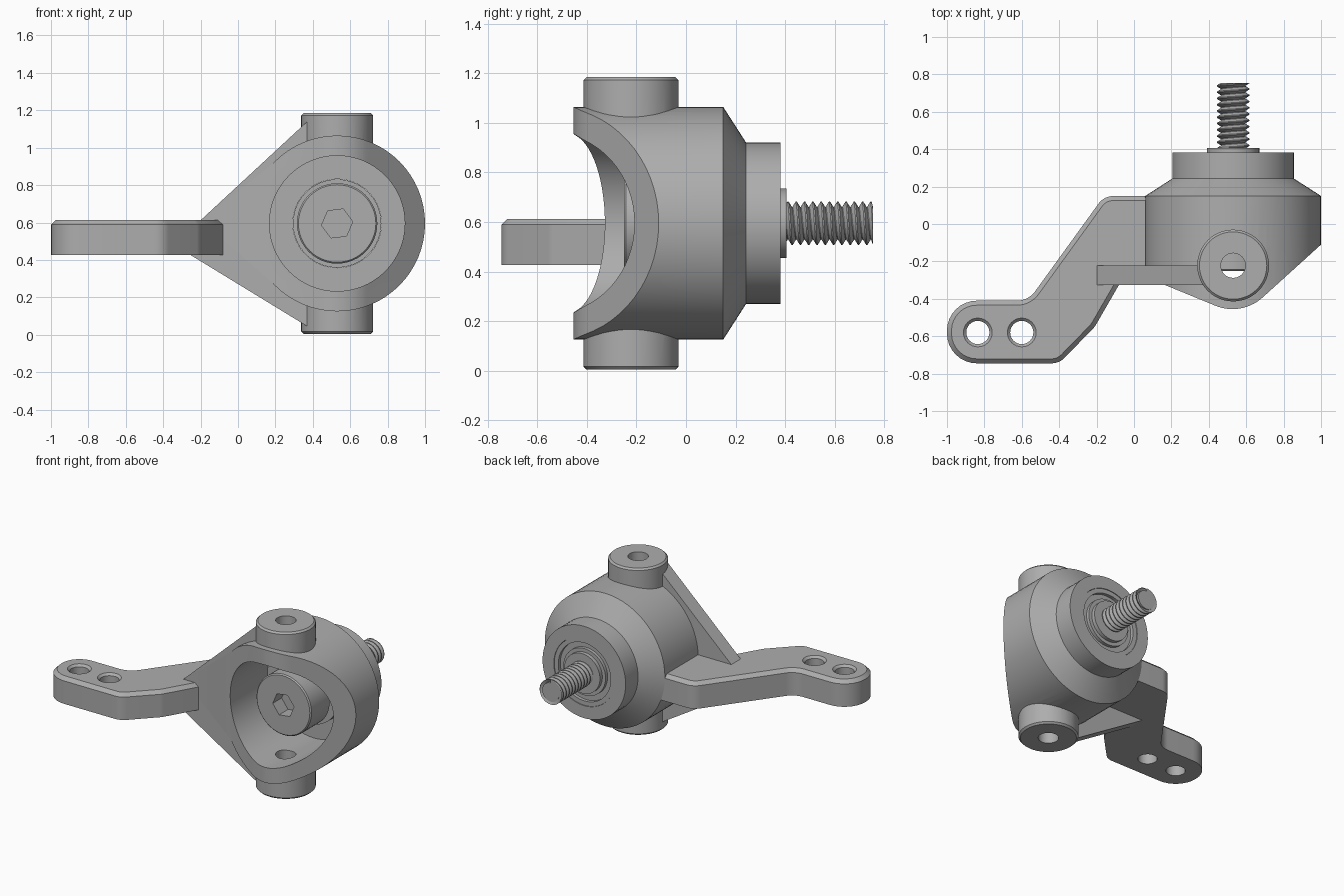
import bpy, bmesh, math
from mathutils import Vector

if "Cube" in bpy.data.objects:
    bpy.data.objects.remove(bpy.data.objects["Cube"])

CX, CZ = 0.53, 0.595          # spindle axis
PY = -0.222                   # pivot axis (y)

grey = bpy.data.materials.new("grey metal")
grey.diffuse_color = (0.42, 0.42, 0.42, 1)
grey.use_nodes = True
grey.node_tree.nodes["Principled BSDF"].inputs["Base Color"].default_value = grey.diffuse_color


def finish(name, bm):
    bmesh.ops.recalc_face_normals(bm, faces=bm.faces)
    me = bpy.data.meshes.new(name)
    bm.to_mesh(me)
    bm.free()
    me.materials.append(grey)
    ob = bpy.data.objects.new(name, me)
    bpy.context.collection.objects.link(ob)
    return ob


def lathe(name, profile, axis="y", centre=(CX, 0, CZ), seg=64, turn=0.0):
    """Revolve (radius, position) points round the y or z axis, capped at both ends."""
    bm = bmesh.new()
    rings = []
    for r, t in profile:
        ring = []
        for k in range(seg):
            a = 2 * math.pi * k / seg + turn
            c, s = r * math.cos(a), r * math.sin(a)
            p = (c, t, s) if axis == "y" else (c, s, t)
            ring.append(bm.verts.new(Vector(p) + Vector(centre)))
        rings.append(ring)
    for a, b in zip(rings, rings[1:]):
        for k in range(seg):
            m = (k + 1) % seg
            bm.faces.new((a[k], a[m], b[m], b[k]))
    bm.faces.new(rings[0])
    bm.faces.new(rings[-1])
    return finish(name, bm)


def rounded(points, steps=8):
    """Round each (x, y, radius) corner of a polygon."""
    out = []
    for i, (x, y, r) in enumerate(points):
        p = Vector((x, y))
        if r == 0:
            out.append(p)
            continue
        u = (Vector(points[i - 1][:2]) - p).normalized()
        v = (Vector(points[(i + 1) % len(points)][:2]) - p).normalized()
        half = u.angle(v) / 2
        c = p + (u + v).normalized() * r / math.sin(half)
        start = p + u * r / math.tan(half) - c
        end = p + v * r / math.tan(half) - c
        turn = math.atan2(start.x * end.y - start.y * end.x, start.dot(end))
        for k in range(steps + 1):
            a = turn * k / steps
            out.append(c + Vector((start.x * math.cos(a) - start.y * math.sin(a),
                                   start.x * math.sin(a) + start.y * math.cos(a))))
    return out


def prism(name, pts, lo, hi, axis="z", top_bevel=0.0):
    """Extrude a flat outline along z or y."""
    bm = bmesh.new()
    place = (lambda p, t: (p[0], p[1], t)) if axis == "z" else (lambda p, t: (p[0], t, p[1]))
    a = [bm.verts.new(place(p, lo)) for p in pts]
    b = [bm.verts.new(place(p, hi)) for p in pts]
    n = len(pts)
    bm.faces.new(a)
    top = bm.faces.new(b)
    for k in range(n):
        m = (k + 1) % n
        bm.faces.new((a[k], a[m], b[m], b[k]))
    if top_bevel:
        bmesh.ops.recalc_face_normals(bm, faces=bm.faces)
        bmesh.ops.bevel(bm, geom=list(top.edges), offset=top_bevel, segments=1,
                        affect="EDGES", clamp_overlap=True)
    return finish(name, bm)


def boolean(ob, tool, op):
    mod = ob.modifiers.new("cut", "BOOLEAN")
    mod.operation, mod.solver, mod.object = op, "EXACT", tool
    dg = bpy.context.evaluated_depsgraph_get()
    me = bpy.data.meshes.new_from_object(ob.evaluated_get(dg))
    ob.modifiers.clear()
    ob.data = me
    bpy.data.objects.remove(tool)


# Housing: turned shell trimmed to a pointed front outline
housing = lathe("knuckle_housing", [(0.47, -0.6), (0.47, 0.15), (0.325, 0.243), (0.325, 0.382)])
front = rounded([(-0.1, -0.2175, 0), (0.5756, -0.4945, 0.24), (1.2, 0.071, 0),
                 (1.2, 0.6, 0), (-0.1, 0.6, 0)], 14)
boolean(housing, prism("trim", front, -0.2, 1.4), "INTERSECT")

# Pivot bosses above and below
for lo, hi in ((0.005, 0.26), (1.185, 0.93)):
    s = 0.012 if hi > lo else -0.012
    boss = lathe("boss", [(0.18, lo), (0.192, lo + s), (0.192, hi)], "z", (CX, PY, 0), 48)
    boolean(housing, boss, "UNION")

# Gusset web joining the bosses to the arm
web = [(-0.2, 0.612), (0.37, 1.14), (0.37, 0.045), (-0.26, 0.43), (-0.2, 0.43)]
boolean(housing, prism("web", web, -0.327, -0.222, "y"), "UNION")

# Cavity, bearing bore and pivot holes
boolean(housing, lathe("cavity", [(0.362, -0.8), (0.362, 0.09), (0.237, 0.09), (0.237, 0.6)]),
        "DIFFERENCE")
boolean(housing, lathe("pivot_bore", [(0.066, -0.2), (0.066, 1.4)], "z", (CX, PY, 0), 32),
        "DIFFERENCE")

# Steering arm with two holes
outline = rounded([(0.12, 0.15, 0), (-0.16, 0.15, 0.1), (-0.565, -0.41, 0.12),
                   (-1.0, -0.41, 0.16), (-1.0, -0.745, 0.16), (-0.4, -0.745, 0.1),
                   (-0.21, -0.55, 0.12), (-0.08, -0.325, 0), (-0.08, -0.29, 0), (0.12, -0.29, 0)])
arm = prism("steering_arm", outline, 0.427, 0.613, "z", 0.024)
for x in (-0.835, -0.6):
    hole = lathe("hole", [(0.062, 0.3), (0.062, 0.598), (0.087, 0.623)], "z", (x, -0.58, 0), 32)
    boolean(arm, hole, "DIFFERENCE")

# Bearing with a shallow groove and raised inner collar
bearing = lathe("bearing", [(0.14, 0.03), (0.236, 0.03), (0.236, 0.378), (0.205, 0.378),
                            (0.205, 0.355), (0.165, 0.355), (0.165, 0.378), (0.14, 0.378),
                            (0.14, 0.405), (0.06, 0.405)])

# Spindle bolt: socket head, neck and core
bolt = lathe("spindle_bolt", [(0.207, -0.25), (0.215, -0.242), (0.215, -0.04), (0.14, -0.04),
                              (0.14, 0.1), (0.066, 0.1), (0.066, 0.755)], seg=48)
boolean(bolt, lathe("hex_socket", [(0.084, -0.4), (0.084, -0.15)], seg=6, turn=0.12), "DIFFERENCE")

# Screw thread: three-row helical profile swept along the spindle
SEG, PITCH, Y0, Y1 = 32, 0.0335, 0.395, 0.755
shape = [(0.0, 0.064), (0.42, 0.087), (0.58, 0.087)]
bm = bmesh.new()
grid = []
for i in range(3 * (int((Y1 - Y0) / PITCH) + 3)):
    t, r = shape[i % 3]
    row = []
    for j in range(SEG):
        a = 2 * math.pi * j / SEG
        y = Y0 + (i // 3 - 1 + t + j / SEG) * PITCH
        row.append(bm.verts.new((CX + r * math.sin(a), min(max(y, Y0), Y1), CZ + r * math.cos(a))))
    grid.append(row)
for i in range(len(grid) - 4):
    for j in range(SEG):
        k, m = (i, j + 1) if j + 1 < SEG else (i + 3, 0)
        bm.faces.new((grid[i][j], grid[k][m], grid[k + 1][m], grid[i + 1][j]))
thread = finish("spindle_thread", bm)

# Smooth the round surfaces, keep the edges crisp
for ob in (housing, arm, bearing, bolt, thread):
    bpy.ops.object.select_all(action="DESELECT")
    ob.select_set(True)
    bpy.context.view_layer.objects.active = ob
    bpy.ops.object.shade_smooth_by_angle(angle=math.radians(25))
